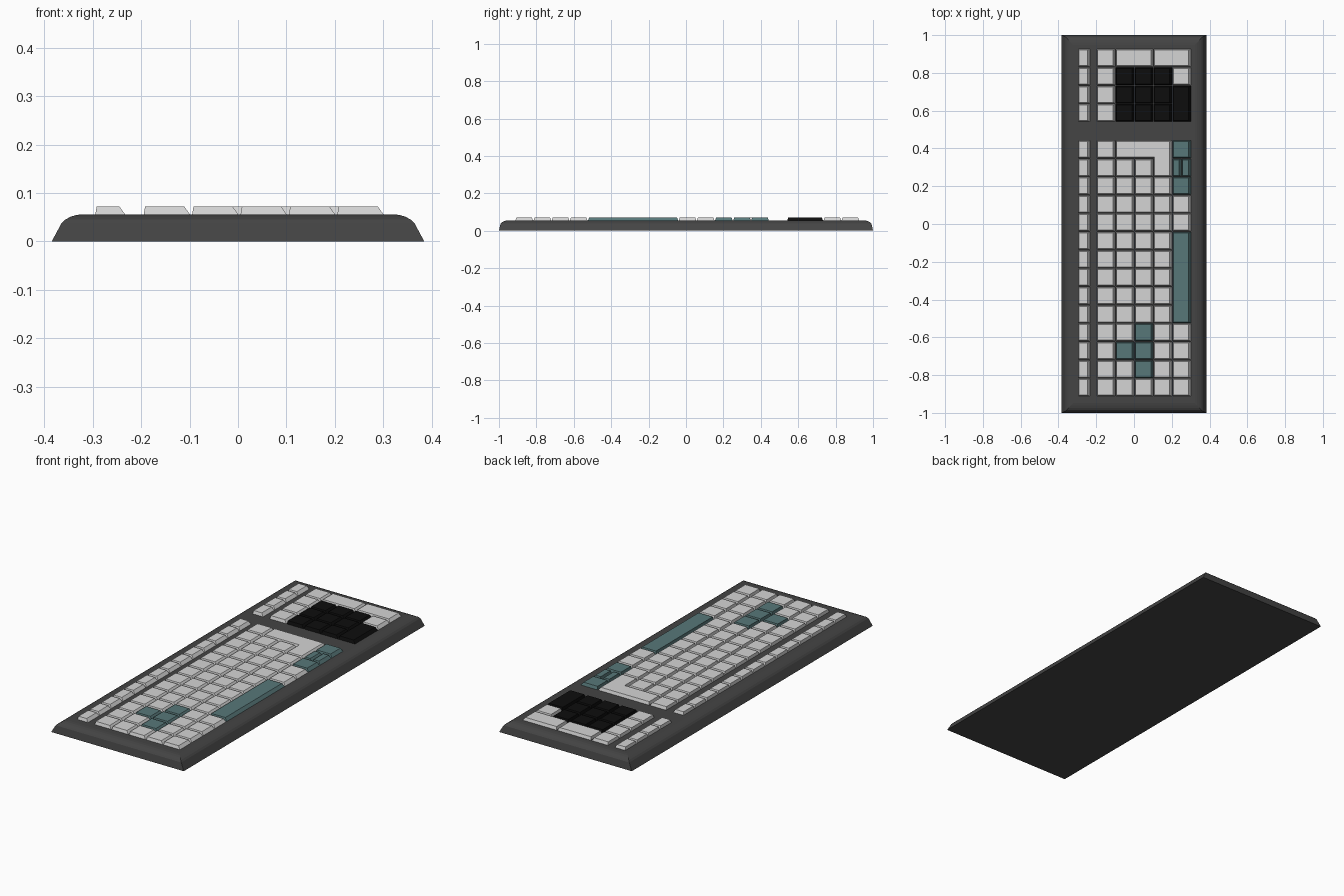
import bpy, bmesh

if "Cube" in bpy.data.objects:
    bpy.data.objects.remove(bpy.data.objects["Cube"])


def material(name, r, g, b):
    m = bpy.data.materials.new(name)
    m.diffuse_color = (r, g, b, 1)
    m.use_nodes = True
    m.node_tree.nodes["Principled BSDF"].inputs["Base Color"].default_value = m.diffuse_color
    return m


CASE = material("dark_grey", 0.058, 0.058, 0.058)
LIGHT = material("light_grey", 0.66, 0.66, 0.66)
TEAL = material("teal", 0.095, 0.185, 0.19)
BLACK = material("black", 0.004, 0.004, 0.004)


def finish(name, bm, mat):
    bmesh.ops.recalc_face_normals(bm, faces=bm.faces)
    me = bpy.data.meshes.new(name)
    bm.to_mesh(me)
    bm.free()
    me.materials.append(mat)
    ob = bpy.data.objects.new(name, me)
    bpy.context.collection.objects.link(ob)
    return ob


def loft(bm, rings):
    """Closed solid through rings of equal point count."""
    vs = [[bm.verts.new(p) for p in ring] for ring in rings]
    n = len(vs[0])
    for a, b in zip(vs, vs[1:]):
        for i in range(n):
            j = (i + 1) % n
            bm.faces.new((a[i], a[j], b[j], b[i]))
    bm.faces.new(vs[0][::-1])
    bm.faces.new(vs[-1])


# case: stacked rectangles with a rounded shoulder
bm = bmesh.new()
levels = [(0.385, 1.0, 0), (0.365, 0.992, 0.037), (0.357, 0.985, 0.045),
          (0.346, 0.973, 0.051), (0.334, 0.96, 0.0545), (0.322, 0.947, 0.056)]
loft(bm, [[(-x, -y, z), (x, -y, z), (x, y, z), (-x, y, z)] for x, y, z in levels])
finish("case", bm, CASE)

# keys: tapered caps, steep on the left and sloped on the right
Z0, Z1 = 0.054, 0.072
PX, PY, GAP = 0.1, 0.097, 0.003
MAIN_TOP, PAD_TOP = 0.443, 0.926


def cap(bm, outline):
    """Cap over a counter-clockwise, axis-aligned outline."""
    n = len(outline)
    top = []
    for i, (x, y) in enumerate(outline):
        dx = dy = 0
        for (ax, ay), (bx, by) in ((outline[i - 1], (x, y)), ((x, y), outline[(i + 1) % n])):
            if abs(ax - bx) < 1e-6:
                dx = -0.013 if by > ay else 0.003
            else:
                dy = 0.006 if bx > ax else -0.006
        top.append((x + dx, y + dy, Z1))
    loft(bm, [[(x, y, Z0) for x, y in outline], top])


def left(c):
    return -0.195 + PX * c


def key(bm, c, r, w=1, h=1, top=MAIN_TOP):
    x0, x1 = left(c), left(c + w) - GAP
    y1 = top - PY * r
    y0 = y1 - PY * h + GAP
    cap(bm, [(x0, y0), (x1, y0), (x1, y1), (x0, y1)])


def key_group(name, mat, keys, top=MAIN_TOP):
    bm = bmesh.new()
    for k in keys:
        key(bm, *k, top=top)
    finish(name, bm, mat)


# function strip
key_group("function_keys", LIGHT, [(-1, r, 0.66) for r in range(14)])
key_group("pad_function_keys", LIGHT, [(-1, r, 0.66) for r in range(4)], PAD_TOP)

# main block
arrows = [(2, 10), (2, 11), (2, 12), (1, 11)]
skip = arrows + [(1, 0), (2, 0), (3, 0), (3, 1)]
letters = [(c, r) for c in range(4) for r in range(14) if (c, r) not in skip]
letters += [(4, r) for r in (3, 4, 10, 11, 12, 13)]
key_group("letter_keys", LIGHT, letters)
key_group("movement_keys", TEAL, arrows)
key_group("space_bar", TEAL, [(4, 5, 1, 5)])
key_group("arrow_keys", TEAL, [(4, 0), (4, 1, 0.5), (4.5, 1, 0.5), (4, 2)])

# L-shaped enter key
bm = bmesh.new()
xa, xb, xc = left(1), left(3), left(4) - GAP
y1, ym, y0 = MAIN_TOP, MAIN_TOP - PY + GAP, MAIN_TOP - 2 * PY + GAP
cap(bm, [(xa, ym), (xb, ym), (xb, y0), (xc, y0), (xc, y1), (xa, y1)])
finish("enter_key", bm, LIGHT)

# number pad
key_group("pad_outer_keys", LIGHT,
          [(0, r) for r in range(4)] + [(1, 0, 2), (3, 0, 2), (4, 1)], PAD_TOP)
key_group("pad_number_keys", BLACK,
          [(c, r) for c in (1, 2, 3) for r in (1, 2, 3)] + [(4, 2, 1, 2)], PAD_TOP)
